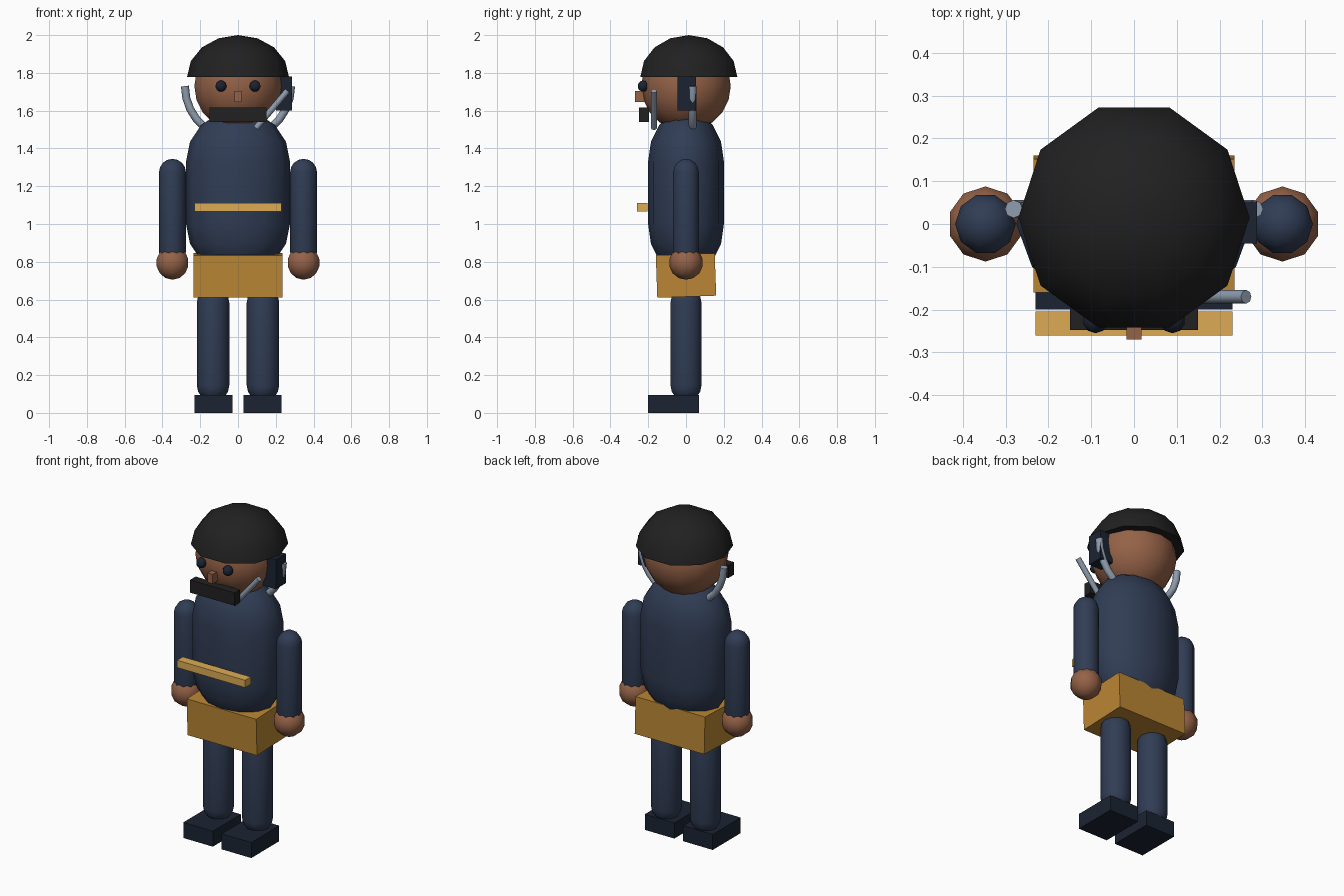
import bpy
from math import sin, cos, pi, radians

if "Cube" in bpy.data.objects:
    bpy.data.objects.remove(bpy.data.objects["Cube"])


def material(name, rgb):
    m = bpy.data.materials.new(name)
    m.diffuse_color = (*rgb, 1)
    m.use_nodes = True
    m.node_tree.nodes["Principled BSDF"].inputs["Base Color"].default_value = m.diffuse_color
    return m


NAVY = material("navy", (0.030, 0.046, 0.090))
DARK = material("dark_navy", (0.011, 0.017, 0.032))
SKIN = material("skin", (0.30, 0.122, 0.063))
OCHRE = material("ochre", (0.50, 0.24, 0.035))
GOLD = material("gold", (0.72, 0.41, 0.09))
BLACK = material("black", (0.015, 0.015, 0.015))
STEEL = material("steel", (0.27, 0.33, 0.42))


def finish(ob, name, mat, smooth=True):
    ob.name = name
    ob.data.materials.append(mat)
    if smooth:
        bpy.ops.object.shade_smooth_by_angle(angle=radians(50))
    return ob


def box(name, mat, lo, hi, tilt=0):
    bpy.ops.mesh.primitive_cube_add(size=1, location=[(a + b) / 2 for a, b in zip(lo, hi)])
    ob = bpy.context.object
    ob.scale = [b - a for a, b in zip(lo, hi)]
    ob.rotation_euler.x = radians(tilt)
    return finish(ob, name, mat, False)


def ball(name, mat, loc, r, seg=10, rings=7):
    bpy.ops.mesh.primitive_uv_sphere_add(segments=seg, ring_count=rings, radius=r, location=loc)
    return finish(bpy.context.object, name, mat)


def lathe(name, mat, loc, profile, seg=10, y_scale=1):
    """Revolve (radius, z) rings from bottom to top; radius 0 makes a pole."""
    verts, faces, rings = [], [], []
    for r, z in profile:
        n = seg if r > 1e-5 else 1
        rings.append(range(len(verts), len(verts) + n))
        for i in range(n):
            a = 2 * pi * i / seg
            verts.append((r * cos(a), r * sin(a) * y_scale, z))
    for lo, hi in zip(rings, rings[1:]):
        for i in range(seg):
            j = (i + 1) % seg
            q = [lo[i % len(lo)], lo[j % len(lo)], hi[j % len(hi)], hi[i % len(hi)]]
            faces.append(list(dict.fromkeys(q)))
    me = bpy.data.meshes.new(name)
    me.from_pydata(verts, [], faces)
    ob = bpy.data.objects.new(name, me)
    ob.location = loc
    bpy.context.collection.objects.link(ob)
    bpy.ops.object.select_all(action='DESELECT')
    ob.select_set(True)
    bpy.context.view_layer.objects.active = ob
    return finish(ob, name, mat)


def capsule(name, mat, x, r, z0, z1, seg=10, y_scale=1, steps=4):
    arc = [(r * cos(pi / 2 * k / steps), r * sin(pi / 2 * k / steps)) for k in range(steps + 1)]
    profile = [(a, z0 + r - h) for a, h in reversed(arc)] + [(a, z1 - r + h) for a, h in arc]
    return lathe(name, mat, (x, 0, 0), profile, seg, y_scale)


def tube(name, mat, points, r):
    cu = bpy.data.curves.new(name, 'CURVE')
    cu.dimensions = '3D'
    cu.bevel_depth = r
    cu.bevel_resolution = 2
    cu.use_fill_caps = True
    sp = cu.splines.new('POLY')
    sp.points.add(len(points) - 1)
    for p, co in zip(sp.points, points):
        p.co = (*co, 1)
    ob = bpy.data.objects.new(name, cu)
    bpy.context.collection.objects.link(ob)
    cu.materials.append(mat)
    return ob


# Torso and hips
capsule("torso", NAVY, 0, 0.275, 0.725, 1.605, seg=12, y_scale=0.73)
box("hip_skirt", OCHRE, (-0.235, -0.156, 0.615), (0.235, 0.156, 0.84), tilt=2)
box("chest_stripe", GOLD, (-0.23, -0.26, 1.065), (0.23, -0.205, 1.11))

# Limbs
for s, side in ((-1, "right"), (1, "left")):
    capsule(side + "_arm", NAVY, s * 0.347, 0.071, 0.78, 1.345)
    ball(side + "_hand", SKIN, (s * 0.347, 0, 0.795), 0.09)
    capsule(side + "_leg", NAVY, s * 0.132, 0.086, 0.06, 0.67)
    x = s * 0.13
    box(side + "_shoe", DARK, (x - 0.1, -0.2, 0), (x + 0.1, 0.07, 0.095))

# Head and face
ball("head", SKIN, (0, 0, 1.73), 0.237, 14, 10)
for s, side in ((-1, "right"), (1, "left")):
    ball(side + "_eye", DARK, (s * 0.09, -0.226, 1.73), 0.03)
box("nose", SKIN, (-0.018, -0.27, 1.647), (0.018, -0.2, 1.705))
box("moustache", BLACK, (-0.15, -0.248, 1.54), (0.15, -0.195, 1.618))

# Domed cap with flat underside
dome = [(0.27 * cos(pi / 2 * k / 4), 0.222 * sin(pi / 2 * k / 4)) for k in range(5)]
lathe("cap", BLACK, (0, 0.015, 1.778), [(0, 0)] + dome)

# Earpiece, chin strap and boom
box("earpiece", DARK, (0.2, -0.045, 1.60), (0.287, 0.053, 1.78))
tube("chin_strap", STEEL,
     [(0.281 * cos(pi + pi * k / 14), 0.035, 1.73 + 0.281 * sin(pi + pi * k / 14)) for k in range(15)], 0.021)
tube("boom", STEEL, [(0.262, -0.17, 1.705), (0.095, -0.17, 1.508)], 0.016)
